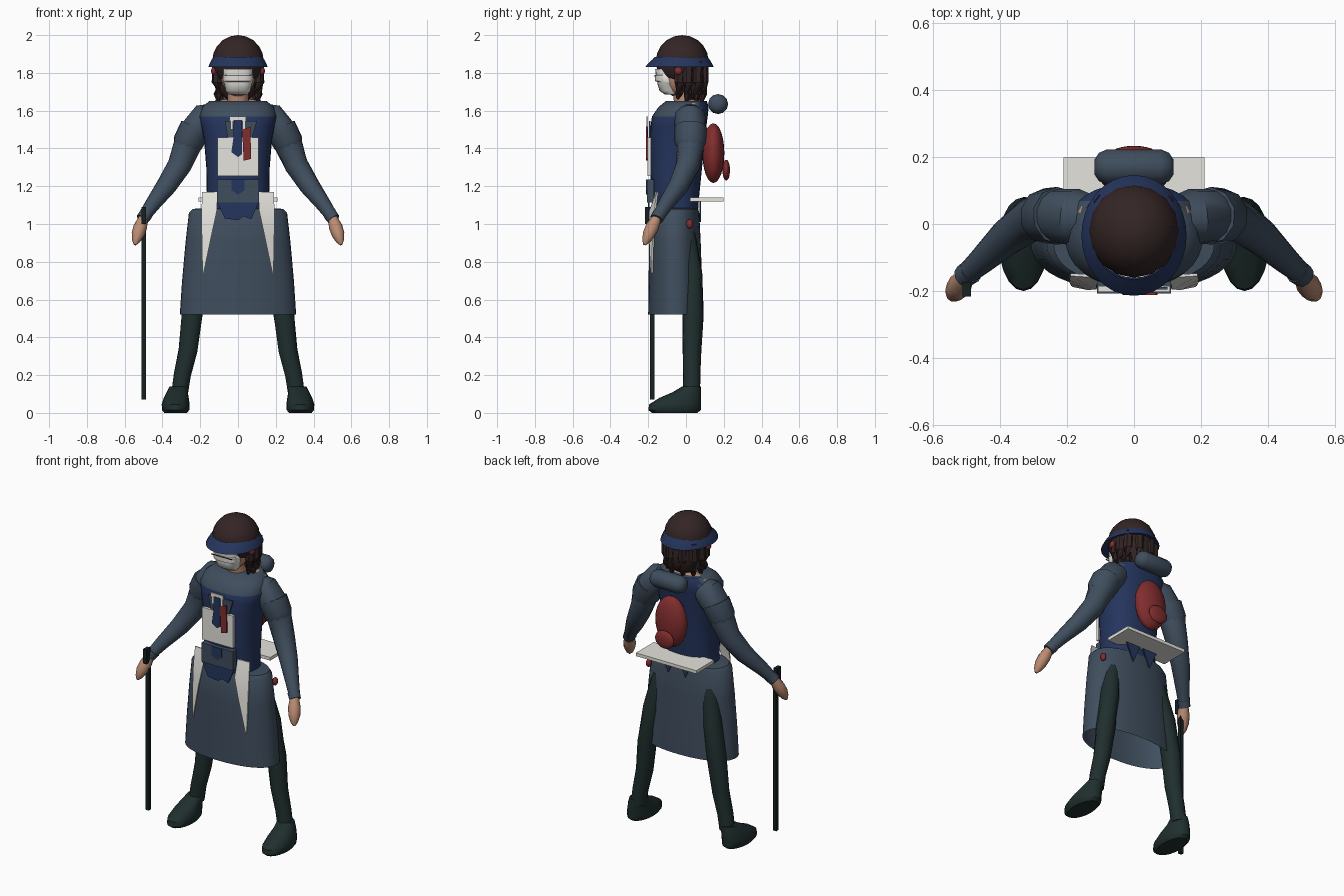
import bpy, bmesh, math
from mathutils import Vector

cube = bpy.data.objects.get("Cube")
if cube:
    bpy.data.objects.remove(cube)


def material(name, r, g, b):
    m = bpy.data.materials.new(name)
    m.use_nodes = True
    m.diffuse_color = (r, g, b, 1)
    bsdf = next(n for n in m.node_tree.nodes if n.type == 'BSDF_PRINCIPLED')
    bsdf.inputs["Base Color"].default_value = (r, g, b, 1)
    bsdf.inputs["Roughness"].default_value = 0.8
    return m


slate = material("slate cloth", 0.05, 0.075, 0.11)
navy = material("navy cloth", 0.018, 0.035, 0.11)
white = material("off white", 0.78, 0.77, 0.72)
red = material("dark red", 0.22, 0.026, 0.027)
brown = material("dark brown hair", 0.034, 0.018, 0.018)
green = material("dark green cloth", 0.014, 0.028, 0.027)
skin = material("skin", 0.5, 0.26, 0.17)
black = material("black wood", 0.008, 0.014, 0.014)


def finish(name, bm, mat, angle=40):
    bmesh.ops.recalc_face_normals(bm, faces=bm.faces)
    mesh = bpy.data.meshes.new(name)
    bm.to_mesh(mesh)
    bm.free()
    mesh.materials.append(mat)
    ob = bpy.data.objects.new(name, mesh)
    bpy.context.collection.objects.link(ob)
    bpy.ops.object.select_all(action='DESELECT')
    ob.select_set(True)
    bpy.context.view_layer.objects.active = ob
    bpy.ops.object.shade_smooth_by_angle(angle=math.radians(angle))
    return ob


def loft(name, rings, mat, caps=(True, True), angle=40):
    """Skin a list of point rings."""
    bm = bmesh.new()
    rows = [[bm.verts.new(p) for p in ring] for ring in rings]
    n = len(rows[0])
    for a, b in zip(rows, rows[1:]):
        for i in range(n):
            j = (i + 1) % n
            bm.faces.new((a[i], a[j], b[j], b[i]))
    if caps[0]:
        bm.faces.new(rows[0])
    if caps[1]:
        bm.faces.new(rows[-1])
    return finish(name, bm, mat, angle)


def oval(z, cx, rx, front, back, n=24, power=2.0):
    """Horizontal superellipse ring between two y limits."""
    pts = []
    for i in range(n):
        a = math.tau * i / n
        c, s = math.cos(a), math.sin(a)
        x = math.copysign(abs(c) ** (2 / power), c) * rx
        y = math.copysign(abs(s) ** (2 / power), s) * (back - front) / 2
        pts.append((cx + x, (front + back) / 2 + y, z))
    return pts


def tube(name, path, mat, n=12):
    """Tapered tube along points given as (x, y, z, radius)."""
    pts = [Vector(p[:3]) for p in path]
    rings = []
    for i, p in enumerate(pts):
        d = pts[min(i + 1, len(pts) - 1)] - pts[max(i - 1, 0)]
        q = d.to_track_quat('Z', 'Y')
        rings.append([p + q @ Vector((math.cos(math.tau * k / n), math.sin(math.tau * k / n), 0)) * path[i][3]
                      for k in range(n)])
    return loft(name, rings, mat)


def ball(name, centre, radii, mat, u=20, v=12):
    bm = bmesh.new()
    bmesh.ops.create_uvsphere(bm, u_segments=u, v_segments=v, radius=1)
    for p in bm.verts:
        p.co = Vector([c + a * r for c, a, r in zip(centre, p.co, radii)])
    return finish(name, bm, mat, 60)


def box(name, x, y, z, mat):
    rings = [[(x[0], y[0], h), (x[1], y[0], h), (x[1], y[1], h), (x[0], y[1], h)] for h in z]
    return loft(name, rings, mat)


def plate(name, outline, y, mat, thick=0.008):
    """Thin upright plate from an x, z outline."""
    return loft(name, [[(x, y + d, z) for x, z in outline] for d in (0, thick)], mat)


# Torso: navy vest with a slate yoke over the front and shoulders
torso = loft("torso", [oval(z, 0, w, f, b, 32, 2.4) for z, w, f, b in (
    (1.02, .17, -.165, .06), (1.15, .165, -.182, .07), (1.3, .168, -.19, .085),
    (1.45, .18, -.19, .1), (1.52, .195, -.187, .108), (1.57, .205, -.18, .115),
    (1.62, .19, -.145, .12), (1.652, .15, -.105, .11))], navy)
torso.data.materials.append(slate)
for f in torso.data.polygons:
    c = f.center
    if c.z > 1.57 and (c.y < .06 or abs(c.x) > .14 or c.z > 1.64):
        f.material_index = 1

# Coat skirt, open below
skirt = loft("skirt", [oval(z, 0, w, f, b, 40, 2.2) for z, w, f, b in (
    (.52, .308, -.2, .09), (.7, .296, -.198, .085), (.9, .278, -.195, .078),
    (1.06, .26, -.19, .07), (1.08, .24, -.18, .065), (1.085, .16, -.15, .05))], slate, (False, True))

# Neck, head and mask
ball("neck_base", (0, .035, 1.63), (.17, .055, .032), skin)
tube("neck", [(0, .0, 1.6, .062), (0, -.01, 1.66, .055), (0, -.02, 1.74, .055)], skin)
ball("head", (0, -.05, 1.79), (.092, .088, .115), skin)
loft("mask", [oval(z, 0, w, f, -.05, 20, 2.6) for z, w, f in (
    (1.685, .05, -.11), (1.705, .066, -.14), (1.745, .075, -.152), (1.752, .08, -.152),
    (1.757, .08, -.164), (1.785, .082, -.166), (1.79, .078, -.16), (1.82, .078, -.163))], white)
plate("mask_seam", [(-.07, 1.786), (.07, 1.786), (.07, 1.79), (-.07, 1.79)], -.168, brown, .006)

# Hair
ball("hair_crown", (0, -.02, 1.86), (.137, .14, .14), brown, 16, 10)
ball("hair_back", (0, .035, 1.77), (.115, .075, .13), brown, 14, 10)
for s in (1, -1):
    for i, (x, y, low) in enumerate(((.108, -.035, 1.66), (.112, .01, 1.64),
                                     (.095, .06, 1.64), (.04, .09, 1.635))):
        tube(f"hair_lock_{i}_{s}", [(s * x * .95, y, 1.86, .03), (s * x, y, 1.75, .028),
                                    (s * x * .97, y, 1.69, .022), (s * x * .92, y - .01, low, .006)], brown, 7)
    ball(f"ear_disc_{s}", (s * .125, -.04, 1.81), (.018, .022, .022), red, 12, 8)

# Hat band and flared brim
loft("hat_brim", [oval(z, 0, w, f, b, 32) for z, w, f, b in (
    (1.885, .128, -.165, .115), (1.87, .14, -.178, .125), (1.845, .152, -.205, .14),
    (1.832, .157, -.214, .146), (1.84, .13, -.16, .11))], navy, (False, False))

# Limbs
for s, side in ((1, "left"), (-1, "right")):
    tube(f"{side}_arm", [(s * x, y, z, r) for x, y, z, r in (
        (.1, .015, 1.585, .06), (.17, .02, 1.56, .085), (.24, .025, 1.48, .08), (.275, .022, 1.4, .072),
        (.31, .01, 1.31, .064), (.38, -.04, 1.2, .054), (.455, -.11, 1.1, .04),
        (.5, -.15, 1.035, .032))], slate, 14)
    tube(f"{side}_sleeve_cap", [(s * .225, .025, 1.51, .086), (s * .265, .023, 1.43, .083),
                                (s * .275, .022, 1.405, .07)], slate, 10)
    tube(f"{side}_cuff", [(s * .485, -.14, 1.055, .037), (s * .507, -.156, 1.025, .035)], slate, 10)
    tube(f"{side}_hand", [(s * x, y, z, r) for x, y, z, r in (
        (.498, -.15, 1.04, .024), (.517, -.178, .985, .036), (.53, -.197, .945, .034),
        (.54, -.212, .91, .022), (.546, -.22, .89, .007))], skin, 10)
    tube(f"{side}_leg", [(s * x, y, z, r) for x, y, z, r in (
        (.17, 0, .95, .05), (.21, .03, .74, .056), (.243, .038, .52, .056), (.265, .032, .33, .05),
        (.295, .03, .2, .046), (.308, .03, .11, .045))], green, 14)
    loft(f"{side}_shoe", [oval(z, s * cx, w, f, b, 20) for z, cx, w, f, b in (
        (0, .33, .06, -.18, .06), (.015, .33, .072, -.2, .078), (.045, .33, .074, -.195, .08),
        (.08, .327, .066, -.14, .08), (.11, .322, .056, -.07, .08), (.14, .313, .05, -.02, .078))], green)

# Hanging front flaps, tapering to a point
for s in (1, -1):
    rows = ((1.17, .19, .11, -.155, -.16), (1.07, .193, .112, -.168, -.195),
            (.95, .192, .138, -.176, -.197), (.74, .188, .182, -.184, -.188))
    loft(f"front_flap_{s}", [[(s * o, yo, z), (s * i, yi, z), (s * i, yi + .008, z), (s * o, yo + .008, z)]
                             for z, o, i, yo, yi in rows], white)

# Chest kit
plate("collar_panel", [(-.07, 1.545), (.1, 1.545), (.07, 1.44), (-.05, 1.44)], -.196, slate)
box("chest_panel", (-.108, .108), (-.203, -.185), (1.255, 1.457), white)
plate("clip_bar", [(-.045, 1.545), (.042, 1.545), (.042, 1.568), (-.045, 1.568)], -.208, white)
for x in (-.04, .025):
    plate("clip_leg", [(x, 1.5), (x + .014, 1.5), (x + .014, 1.55), (x, 1.55)], -.208, white)
plate("blue_tag", [(-.022, 1.55), (.02, 1.55), (.022, 1.37), (0, 1.355), (-.035, 1.38), (-.025, 1.45)], -.21, navy)
plate("red_tag", [(.022, 1.5), (.065, 1.515), (.07, 1.345), (.03, 1.335)], -.212, red)
box("belt_pouch", (-.11, .11), (-.207, -.17), (1.115, 1.235), slate)
plate("pouch_flap", [(-.035, 1.235), (.035, 1.235), (.035, 1.18), (0, 1.155), (-.035, 1.18)], -.212, navy)
plate("vest_point", [(-.11, 1.115), (.11, 1.115), (.07, 1.025), (.03, 1.04), (0, 1.02), (-.07, 1.03)], -.2, navy)
for x in (-.1, .02):
    plate("vest_back_point", [(x, 1.12), (x + .1, 1.12), (x + .05, 1.01)], .072, navy)

# Back: pack, bed roll and white tray
ball("pack", (0, .145, 1.375), (.105, .058, .158), red)
ball("pack_pouch", (0, .213, 1.285), (.065, .02, .055), red)
tube("bed_roll", [(x, .17, 1.635, r) for x, r in ((-.118, .022), (-.105, .042), (-.08, .053),
                                                 (.08, .053), (.105, .042), (.118, .022))], slate)
box("back_tray", (-.21, .21), (.02, .198), (1.12, 1.14), white)
ball("hip_bead", (.245, .02, 1.0), (.016, .018, .025), red, 10, 8)

# Walking cane
box("cane_rod", (-.51, -.488), (-.19, -.168), (.07, 1.05), black)
box("cane_handle", (-.511, -.487), (-.216, -.175), (1.0, 1.09), black)
